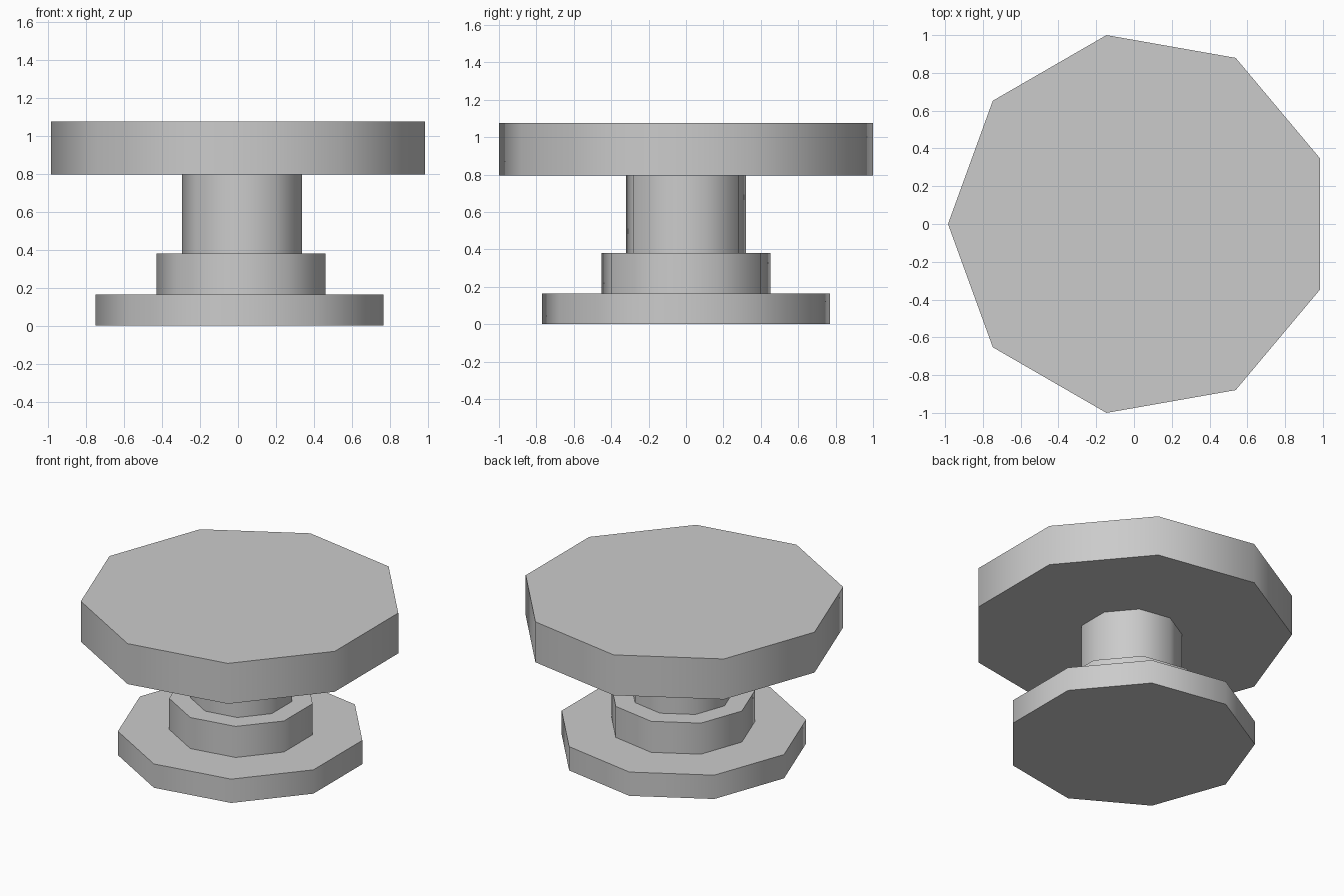
import bpy, bmesh, math

cube = bpy.data.objects.get("Cube")
if cube:
    bpy.data.objects.remove(cube, do_unlink=True)

SIDES = 9
CENTRE_X = 0.0306

grey = bpy.data.materials.new("light grey")
grey.use_nodes = True
colour = (0.6, 0.6, 0.6, 1)
grey.diffuse_color = colour
grey.node_tree.nodes["Principled BSDF"].inputs["Base Color"].default_value = colour


def turned_part(name, profile):
    """Sweep (radius, height) points round the axis; zero radius closes a cap."""
    bm = bmesh.new()
    previous = None
    for radius, z in profile:
        if radius == 0:
            ring = None
        else:
            ring = []
            for i in range(SIDES):
                a = math.pi + math.tau * i / SIDES
                ring.append(bm.verts.new((radius * math.cos(a), radius * math.sin(a), z)))
        if previous and ring:
            for i in range(SIDES):
                j = (i + 1) % SIDES
                bm.faces.new((previous[i], previous[j], ring[j], ring[i]))
        elif previous:
            bm.faces.new(previous)
        elif ring and profile[0][0] == 0:
            bm.faces.new(ring[::-1])
        previous = ring
    mesh = bpy.data.meshes.new(name)
    bm.to_mesh(mesh)
    bm.free()
    mesh.materials.append(grey)
    part = bpy.data.objects.new(name, mesh)
    part.location.x = CENTRE_X
    bpy.context.collection.objects.link(part)
    # Smooth sides, crisp rims
    bpy.ops.object.select_all(action="DESELECT")
    part.select_set(True)
    bpy.context.view_layer.objects.active = part
    bpy.ops.object.shade_smooth_by_angle(angle=math.radians(50))


# Radii and heights of the stacked parts
BASE_R, COLLAR_R, STEM_R, TOP_R = 0.782, 0.459, 0.326, 1.0154
BASE_Z, COLLAR_Z, STEM_Z, TOP_Z = 0.165, 0.38, 0.795, 1.075

# Each part ends where the next one begins, so no hidden caps remain
turned_part("base", [(0, 0), (BASE_R, 0), (BASE_R, BASE_Z), (COLLAR_R, BASE_Z)])
turned_part("collar", [(COLLAR_R, BASE_Z), (COLLAR_R, COLLAR_Z), (STEM_R, COLLAR_Z)])
turned_part("stem", [(STEM_R, COLLAR_Z), (STEM_R, STEM_Z)])
turned_part("top_disc", [(STEM_R, STEM_Z), (TOP_R, STEM_Z), (TOP_R, TOP_Z), (0, TOP_Z)])
